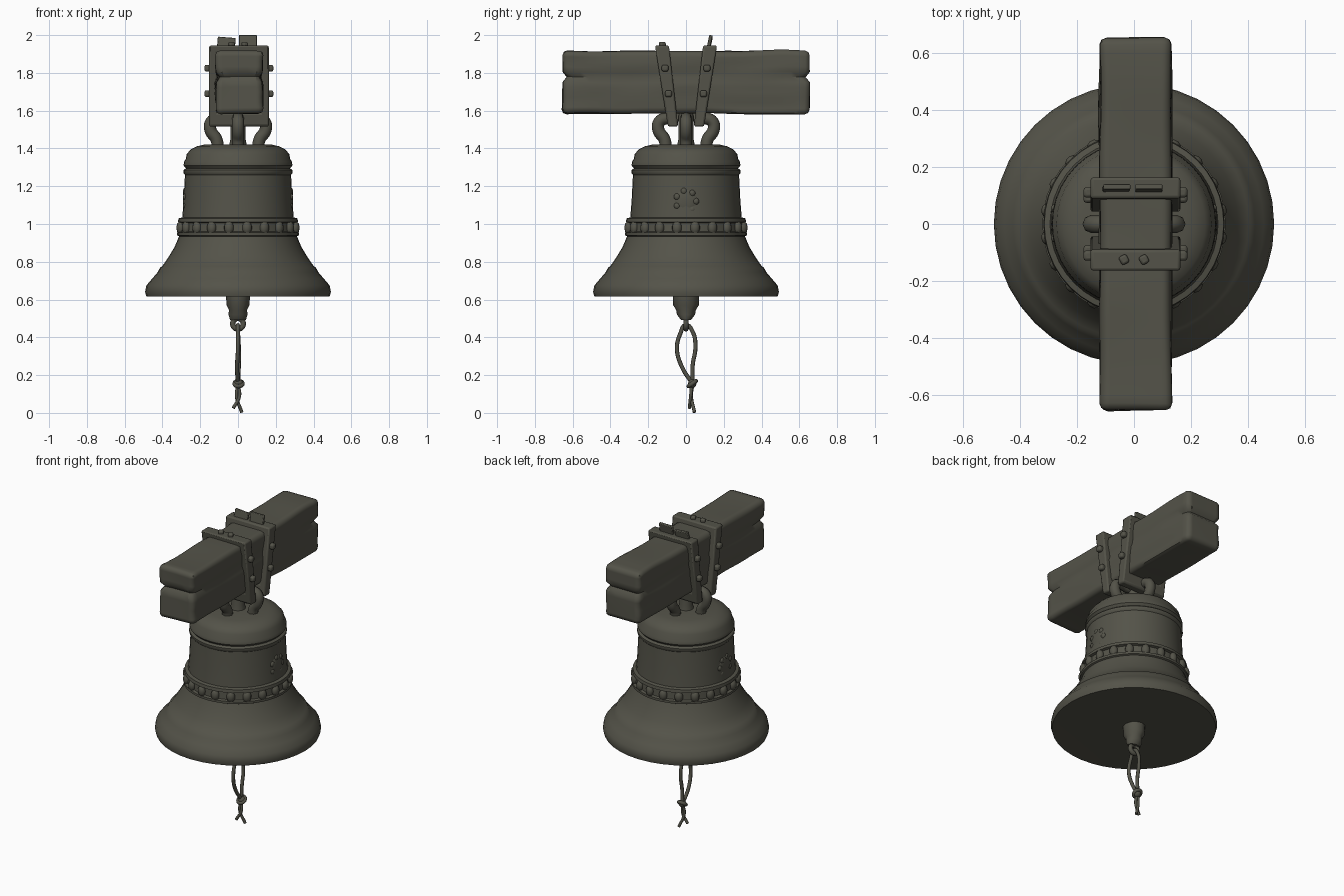
import bpy, bmesh, math
from mathutils import Vector, Matrix, noise

if "Cube" in bpy.data.objects:
    bpy.data.objects.remove(bpy.data.objects["Cube"])

COLOUR = (0.088, 0.086, 0.066, 1)
bronze = bpy.data.materials.new("dark_olive_grey")
bronze.use_nodes = True
bronze.diffuse_color = COLOUR
bronze.node_tree.nodes["Principled BSDF"].inputs["Base Color"].default_value = COLOUR


def finish(name, bm, angle=40, bevel=0):
    """Turn a bmesh into a shaded object."""
    bmesh.ops.recalc_face_normals(bm, faces=bm.faces)
    mesh = bpy.data.meshes.new(name)
    bm.to_mesh(mesh)
    bm.free()
    mesh.materials.append(bronze)
    ob = bpy.data.objects.new(name, mesh)
    bpy.context.collection.objects.link(ob)
    if bevel:
        mod = ob.modifiers.new("soft_edges", 'BEVEL')
        mod.width, mod.segments = bevel, 2
    bpy.ops.object.select_all(action='DESELECT')
    ob.select_set(True)
    bpy.context.view_layer.objects.active = ob
    bpy.ops.object.shade_smooth_by_angle(angle=math.radians(angle))
    return ob


def lathe(name, profile, steps=40):
    """Spin a list of (radius, z) points round the z axis."""
    bm = bmesh.new()
    vs = [bm.verts.new((r, 0, z)) for r, z in profile]
    es = [bm.edges.new(p) for p in zip(vs, vs[1:])]
    bmesh.ops.spin(bm, geom=vs + es, axis=(0, 0, 1), cent=(0, 0, 0),
                   angle=math.tau, steps=steps, use_duplicate=False)
    bmesh.ops.remove_doubles(bm, verts=bm.verts, dist=1e-4)
    return finish(name, bm)


def box(name, centre, size, bevel=0.006, rot=(0, 0, 0)):
    bm = bmesh.new()
    bmesh.ops.create_cube(bm, size=1)
    bmesh.ops.scale(bm, vec=size, verts=bm.verts)
    ob = finish(name, bm, bevel=bevel)
    ob.location, ob.rotation_euler = centre, rot
    return ob


def ball(name, centre, size, rot_z=0, u=10, v=7):
    bm = bmesh.new()
    bmesh.ops.create_uvsphere(bm, u_segments=u, v_segments=v, radius=1)
    bmesh.ops.scale(bm, vec=size, verts=bm.verts)
    ob = finish(name, bm, 60)
    ob.location, ob.rotation_euler[2] = centre, rot_z
    return ob


def tube(name, points, radius, closed=False):
    """Round rod that follows a smooth path."""
    cu = bpy.data.curves.new(name, 'CURVE')
    cu.dimensions = '3D'
    cu.bevel_depth, cu.bevel_resolution, cu.resolution_u = radius, 2, 5
    cu.use_fill_caps = True
    sp = cu.splines.new('BEZIER')
    sp.bezier_points.add(len(points) - 1)
    for bp, co in zip(sp.bezier_points, points):
        bp.co = co
        bp.handle_left_type = bp.handle_right_type = 'AUTO'
    sp.use_cyclic_u = closed
    cu.materials.append(bronze)
    ob = bpy.data.objects.new(name, cu)
    bpy.context.collection.objects.link(ob)
    return ob


# Bell body with lip, waist, raised band and shoulder
lathe("bell_body", [
    (0, 0.625), (0.46, 0.615), (0.485, 0.615), (0.492, 0.64), (0.485, 0.675),
    (0.455, 0.71), (0.425, 0.745), (0.412, 0.77), (0.402, 0.775), (0.365, 0.83),
    (0.335, 0.88), (0.312, 0.935), (0.322, 0.94), (0.322, 0.955), (0.306, 0.96),
    (0.303, 1.005), (0.318, 1.01), (0.315, 1.03), (0.295, 1.035), (0.288, 1.12),
    (0.281, 1.26), (0.289, 1.27), (0.289, 1.285), (0.276, 1.295), (0.288, 1.31),
    (0.286, 1.33), (0.276, 1.345), (0.272, 1.37), (0.25, 1.395), (0.215, 1.412),
    (0.18, 1.42), (0, 1.42)])

# Knobs around the band
KNOBS = 20
for i in range(KNOBS):
    a = math.tau * (i + 0.5) / KNOBS
    ball("band_knob", (0.308 * math.cos(a), 0.308 * math.sin(a), 0.98),
         (0.022, 0.026, 0.036), a)

# Worn round medallions on both flanks
for s in (-1, 1):
    ball("medallion", (s * 0.278, 0, 1.12), (0.014, 0.065, 0.07))
    for i in range(7):
        a = math.tau * i / 7
        ball("medallion_bead",
             (s * 0.28, 0.052 * math.cos(a), 1.12 + 0.055 * math.sin(a)),
             (0.012, 0.018, 0.018))

# Crown: centre post and four hooked arms
lathe("crown_post", [(0, 1.4), (0.05, 1.4), (0.04, 1.45), (0.04, 1.6), (0, 1.6)], 12)
HOOK = [(0.105, 1.40), (0.115, 1.45), (0.145, 1.495), (0.142, 1.54),
        (0.10, 1.56), (0.04, 1.555)]
for i in range(4):
    turn = Matrix.Rotation(i * math.pi / 2, 3, 'Z')
    tube("crown_hook", [turn @ Vector((r, 0, z)) for r, z in HOOK], 0.032)

# Weathered wooden beam, with a crack along the sides and ends
bm = bmesh.new()
bmesh.ops.create_cube(bm, size=1)
bmesh.ops.scale(bm, vec=(0.25, 1.31, 0.335), verts=bm.verts)
bmesh.ops.bevel(bm, geom=bm.edges[:], offset=0.025, segments=2,
                affect='EDGES', profile=0.5)
for axis, count, span in ((1, 28, 1.2), (2, 10, 0.27), (0, 4, 0.18)):
    for i in range(count + 1):
        co, no = Vector(), Vector()
        co[axis], no[axis] = span * (i / count - 0.5), 1
        bmesh.ops.bisect_plane(bm, geom=bm.verts[:] + bm.edges[:] + bm.faces[:],
                               plane_co=co, plane_no=no)
for v in bm.verts:
    x, y, z = v.co
    grain = noise.noise(Vector((x * 5, y * 3, z * 14)))
    bulge = noise.noise(Vector((x * 3 + 7, y * 4, z * 3)))
    crack = max(0, 1 - abs(z - 0.027) / 0.025)
    end = max(0, (abs(y) - 0.4) / 0.25)
    if abs(x) > 0.1:
        v.co.x -= math.copysign(0.006 * crack + 0.012 * crack * end, x)
        v.co.x += 0.009 * grain
    if abs(y) > 0.62:
        v.co.y -= math.copysign(0.022 * crack, y)
        v.co.y += 0.01 * bulge
    v.co.z += 0.008 * bulge
beam = finish("beam", bm, 50)
beam.location = (0.006, 0, 1.75)

# Two leaning straps that wrap the beam
for s, label in ((-1, "front"), (1, "back")):
    bm = bmesh.new()

    def loop(x, low, high, w):
        """Rectangle ring corner points on one face of the strap."""
        out = []
        for px, pz in ((-x, low), (x, low), (x, high), (-x, high)):
            t = (pz - 1.51) / 0.44
            half = 0.027 + 0.01 * t
            out.append(bm.verts.new((px + 0.005, s * (0.068 + 0.06 * t) + w * half, pz)))
        return out

    rings = [loop(0.158, 1.515, 1.945, -1), loop(0.158, 1.515, 1.945, 1),
             loop(0.115, 1.59, 1.905, 1), loop(0.115, 1.59, 1.905, -1)]
    for r in range(4):
        a, b = rings[r], rings[(r + 1) % 4]
        for i in range(4):
            j = (i + 1) % 4
            bm.faces.new((a[i], a[j], b[j], b[i]))
    finish(label + "_strap", bm, bevel=0.01)
    # Side bolts
    for side in (-1, 1):
        for z in (1.69, 1.825):
            y = s * (0.068 + 0.06 * (z - 1.51) / 0.44)
            box("strap_bolt", (0.005 + side * 0.165, y, z), (0.035, 0.036, 0.036), 0.01)

# Bolts on the front strap, upright wedges on the back strap
for x in (-0.035, 0.035):
    box("top_bolt", (x, -0.125, 1.95), (0.03, 0.032, 0.028), 0.008, (0, 0, 0.5))
box("left_wedge", (0.052, 0.125, 1.965), (0.095, 0.018, 0.07), 0.004, (-0.2, 0, 0))
box("right_wedge", (-0.062, 0.125, 1.955), (0.095, 0.018, 0.066), 0.004, (-0.2, 0.08, 0))

# Clapper: tapered stem ending in an eye
bm = bmesh.new()
sections = [(0.065, 0.07, 0.63), (0.06, 0.068, 0.57), (0.048, 0.052, 0.545),
            (0.05, 0.048, 0.52), (0.042, 0.026, 0.492)]
rows = []
for rx, ry, z in sections:
    rows.append([bm.verts.new((rx * math.cos(a), ry * math.sin(a), z))
                 for a in (math.tau * i / 12 for i in range(12))])
for a, b in zip(rows, rows[1:]):
    for i in range(12):
        j = (i + 1) % 12
        bm.faces.new((a[i], a[j], b[j], b[i]))
bm.faces.new(rows[0])
bm.faces.new(rows[-1])
finish("clapper", bm, 50)
tube("clapper_eye", [(0.028 * math.cos(a), 0, 0.472 + 0.028 * math.sin(a))
                     for a in (math.tau * i / 8 for i in range(8))], 0.014, True)

# Rope loop, knot and loose tails
tube("rope_loop", [(0, 0.035, 0.155), (-0.005, -0.02, 0.24), (0, -0.048, 0.34),
                   (0, -0.03, 0.42), (0, 0, 0.465), (0, 0.035, 0.43),
                   (0.004, 0.05, 0.35), (0.004, 0.035, 0.25), (0, 0.035, 0.155)], 0.011)
ball("rope_knot", (0.003, 0.033, 0.155), (0.025, 0.022, 0.024))
tube("knot_wrap", [(0.003 + 0.022 * math.cos(a), 0.033 + 0.02 * math.sin(a),
                    0.155 + 0.014 * math.sin(a)) for a in (0, 1.57, 3.14, 4.71)], 0.011, True)
tube("rope_tail", [(0, 0.03, 0.15), (0.008, 0.025, 0.09), (-0.025, 0.018, 0.025)], 0.009)
tube("rope_tail", [(0, 0.035, 0.15), (-0.008, 0.028, 0.09), (0.02, 0.045, 0.003)], 0.009)
